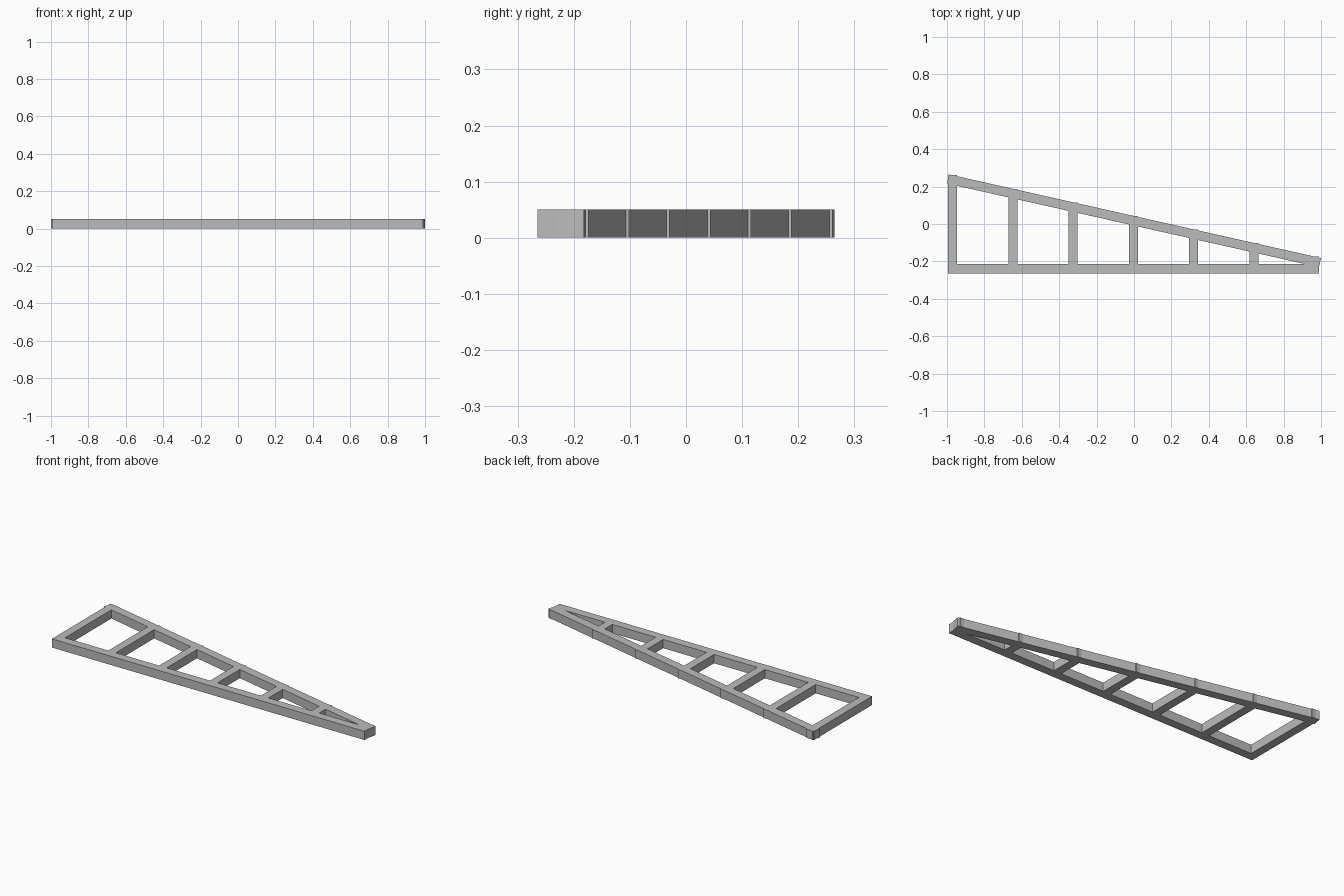
import bpy
from math import atan2, cos, sin
from mathutils import Vector

cube = bpy.data.objects.get("Cube")
if cube:
    bpy.data.objects.remove(cube, do_unlink=True)

grey = bpy.data.materials.new("plain grey")
grey.use_nodes = True
colour = (0.5, 0.5, 0.5, 1)
grey.diffuse_color = colour
grey.node_tree.nodes["Principled BSDF"].inputs["Base Color"].default_value = colour

BAR = 0.05


def add_bar(name, start, end, width=BAR):
    """Square-section bar lying flat, running from start to end along its centre line."""
    start, end = Vector(start), Vector(end)
    run = end - start
    mid = (start + end) / 2
    bpy.ops.mesh.primitive_cube_add(size=1, location=(mid.x, mid.y, BAR / 2),
                                    rotation=(0, 0, atan2(run.y, run.x)))
    bar = bpy.context.object
    bar.name = name
    bar.scale = (run.length, width, BAR)
    bar.data.materials.append(grey)
    return bar


# Straight bottom chord
LEFT, RIGHT = -0.994, 0.988
FRONT = -0.265
chord_y = FRONT + BAR / 2
add_bar("bottom_chord", (LEFT, chord_y), (RIGHT, chord_y))

# Sloping top chord, placed by its outer edge
outer_a, outer_b = Vector((-0.989, 0.265)), Vector((1.0, -0.182))
slope = atan2(outer_b.y - outer_a.y, outer_b.x - outer_a.x)
inward = Vector((sin(slope), -cos(slope))) * BAR / 2
add_bar("sloping_chord", outer_a + inward, outer_b + inward)

# Evenly spaced posts, each reaching the outer edge at its middle
POSTS = 7
POST_WIDTH = 0.048
first = LEFT + POST_WIDTH / 2
step = (RIGHT - LEFT - POST_WIDTH) / (POSTS - 1)
for i in range(POSTS):
    x = first + i * step
    along = (x - outer_a.x) / (outer_b.x - outer_a.x)
    top = outer_a.lerp(outer_b, along).y
    add_bar(f"post_{i + 1}", (x, chord_y), (x, top), POST_WIDTH)
